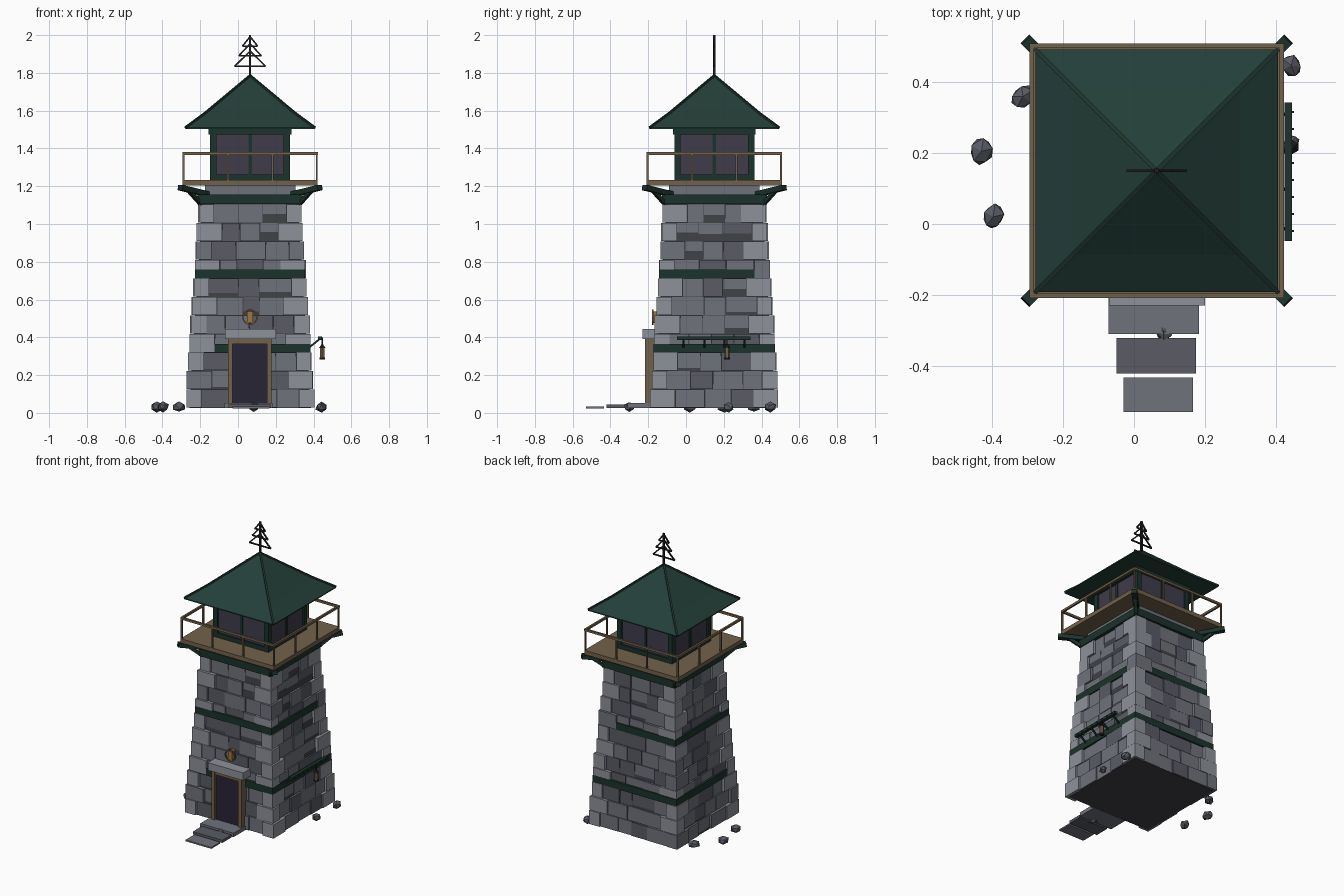
import bpy, bmesh, math, random
from mathutils import Vector, Matrix

if "Cube" in bpy.data.objects:
    bpy.data.objects.remove(bpy.data.objects["Cube"])

random.seed(4)
CX, CY = 0.064, 0.15          # tower axis
TOWER = (CX, CY, 0)


def material(name, rgb):
    m = bpy.data.materials.new(name)
    m.diffuse_color = (*rgb, 1)
    m.use_nodes = True
    m.node_tree.nodes["Principled BSDF"].inputs["Base Color"].default_value = m.diffuse_color
    return m


GREEN = material("green_paint", (0.012, 0.032, 0.025))
ROOF = material("roof_green", (0.017, 0.05, 0.041))
WOOD = material("wood", (0.17, 0.12, 0.07))
GLASS = material("dark_glass", (0.05, 0.045, 0.07))
DOOR = material("door_navy", (0.022, 0.018, 0.036))
IRON = material("iron", (0.014, 0.014, 0.016))
AMBER = material("amber", (0.35, 0.18, 0.05))
LIGHT = material("light_stone", (0.27, 0.285, 0.32))
MID = material("mid_stone", (0.16, 0.17, 0.2))
DARK = material("dark_stone", (0.10, 0.105, 0.13))
MORTAR = material("mortar", (0.05, 0.052, 0.06))


def box(bm, x0, x1, y0, y1, z0, z1):
    m = Matrix.Translation(((x0 + x1) / 2, (y0 + y1) / 2, (z0 + z1) / 2))
    bmesh.ops.create_cube(bm, size=1, matrix=m @ Matrix.Diagonal((x1 - x0, y1 - y0, z1 - z0, 1)))


def square(bm, h, z0, z1):
    box(bm, -h, h, -h, h, z0, z1)


def bar(bm, p, q, w, h=None):
    p, q = Vector(p), Vector(q)
    d = q - p
    m = Matrix.Translation((p + q) / 2) @ d.to_track_quat('Z', 'Y').to_matrix().to_4x4()
    bmesh.ops.create_cube(bm, size=1, matrix=m @ Matrix.Diagonal((w, h or w, d.length, 1)))


def loft(bm, rings):
    # stacked square rings (half width, z), capped at both ends
    rows = [[bm.verts.new((sx * h, sy * h, z)) for sx, sy in CORNERS] for h, z in rings]
    for a, b in zip(rows, rows[1:]):
        for i in range(4):
            j = (i + 1) % 4
            bm.faces.new((a[i], a[j], b[j], b[i]))
    bm.faces.new(rows[0][::-1])
    bm.faces.new(rows[-1])


def finish(bm, name, mat, loc=(0, 0, 0)):
    me = bpy.data.meshes.new(name)
    bm.to_mesh(me)
    bm.free()
    me.materials.append(mat)
    ob = bpy.data.objects.new(name, me)
    ob.location = loc
    bpy.context.collection.objects.link(ob)
    return ob


CORNERS = [(-1, -1), (1, -1), (1, 1), (-1, 1)]
new = bmesh.new

# Tapered mortar core and upper stone collar
bm = new(); loft(bm, [(0.322, 0.027), (0.252, 1.11)])
finish(bm, "tower_core", MORTAR, TOWER)
bm = new(); square(bm, 0.24, 1.10, 1.205)
finish(bm, "stone_collar", MID, TOWER)

# Stone courses: interlocking corner stones plus wall stones on four faces
light, mid, dark = new(), new(), new()
ROWS, Z0, RH, GAP = 11, 0.027, 0.098, 0.003
for r in range(ROWS):
    z0, z1 = Z0 + r * RH + GAP / 2, Z0 + (r + 1) * RH - GAP / 2
    hq = 0.338 - 0.066 * r / (ROWS - 1)
    a, b = (0.13, 0.08) if r % 2 else (0.08, 0.13)
    for sx, sy in CORNERS:
        o = hq + random.uniform(-0.003, 0.006)
        xs, ys = sorted((sx * o, sx * (hq - a))), sorted((sy * o, sy * (hq - b)))
        box(random.choice((light, light, mid)), *xs, *ys, z0, z1)
    for f in range(4):
        edge = hq - (a if f % 2 == 0 else b)
        n = 3 if edge < 0.23 else 4
        cuts = [-edge + 2 * edge * (i + (random.uniform(-0.22, 0.22) if 0 < i < n else 0)) / n
                for i in range(n + 1)]
        for u, v in zip(cuts, cuts[1:]):
            o = hq - 0.011 + random.uniform(-0.006, 0.006)
            u, v, k = u + GAP / 2, v - GAP / 2, hq - 0.05
            tone = random.choice((mid, mid, dark))
            box(tone, *[(u, v, -o, -k), (k, o, u, v), (u, v, k, o), (-o, -k, u, v)][f], z0, z1)
finish(light, "corner_stones", LIGHT, TOWER)
finish(mid, "wall_stones", MID, TOWER)
finish(dark, "wall_stones_dark", DARK, TOWER)

# Green belt courses
bm = new()
for h, z0, z1 in [(0.321, 0.317, 0.364), (0.292, 0.71, 0.758), (0.278, 1.105, 1.155)]:
    square(bm, h, z0, z1)
finish(bm, "belt_courses", GREEN, TOWER)

# Diagonal corner beams and braces under the deck
bm = new()
for sx, sy in CORNERS:
    bar(bm, (sx * .215, sy * .215, 1.155), (sx * .37, sy * .37, 1.193), 0.035, 0.028)
    bar(bm, (sx * .255, sy * .255, 1.10), (sx * .325, sy * .325, 1.178), 0.02)
finish(bm, "deck_brackets", GREEN, TOWER)

# Lookout deck and railing
bm = new(); square(bm, 0.358, 1.203, 1.232)
finish(bm, "deck", WOOD, TOWER)
bm = new()
R = 0.353
for s in (-1, 1):
    y0, y1 = sorted((s * (R - .007), s * (R + .006)))
    box(bm, -R - .006, R + .006, y0, y1, 1.365, 1.38)
    box(bm, y0, y1, -R - .006, R + .006, 1.365, 1.38)
    for t in (-R, -R / 3, R / 3, R):
        box(bm, t - .005, t + .005, s * R - .005, s * R + .005, 1.23, 1.37)
        if abs(t) < R:
            box(bm, s * R - .005, s * R + .005, t - .005, t + .005, 1.23, 1.37)
finish(bm, "railing", WOOD, TOWER)

# Glazed cabin with sill, header, posts and mullions
bm = new(); square(bm, 0.2, 1.23, 1.5)
finish(bm, "cabin_glass", GLASS, TOWER)
bm = new()
square(bm, 0.212, 1.23, 1.262)
square(bm, 0.219, 1.473, 1.508)
for sx, sy in CORNERS:
    x, y = sx * .195, sy * .195
    box(bm, x - .017, x + .017, y - .017, y + .017, 1.23, 1.5)
box(bm, -.009, .009, -.206, .206, 1.23, 1.5)
box(bm, -.206, .206, -.009, .009, 1.23, 1.5)
finish(bm, "cabin_frame", GREEN, TOWER)

# Pyramid roof with a slight flare and hip ridges
bm = new(); loft(bm, [(0.342, 1.503), (0.342, 1.51), (0.236, 1.587), (0.003, 1.783)])
finish(bm, "roof", ROOF, TOWER)
bm = new()
for sx, sy in CORNERS:
    bar(bm, (sx * .342, sy * .342, 1.51), (sx * .236, sy * .236, 1.588), 0.012)
    bar(bm, (sx * .236, sy * .236, 1.588), (0, 0, 1.785), 0.012)
finish(bm, "roof_hips", GREEN, TOWER)

# Tree shaped finial
bm = new()
box(bm, -.006, .006, -.006, .006, 1.77, 2.0)
for h, zb, zt in [(.082, 1.835, 1.915), (.06, 1.89, 1.955), (.04, 1.942, 1.992)]:
    bar(bm, (-h, 0, zb), (h, 0, zb), 0.008)
    for s in (-1, 1):
        bar(bm, (s * h, 0, zb), (0, 0, zt), 0.008)
finish(bm, "tree_finial", IRON, TOWER)

# Doorway: panel, timber frame, lintel, threshold
bm = new(); box(bm, -.035, .155, -.203, -.15, .04, .375)
finish(bm, "door", DOOR)
bm = new()
for x in (-.052, .154):
    box(bm, x, x + .024, -.218, -.16, .03, .39)
box(bm, -.04, .17, -.214, -.16, .365, .39)
finish(bm, "door_frame", WOOD)
bm = new(); box(bm, -.07, .20, -.23, -.14, .39, .443)
finish(bm, "door_lintel", LIGHT)

# Entrance steps
bm = new()
box(bm, -.072, .183, -.31, -.17, .025, .052)
box(bm, -.03, .167, -.53, -.433, .024, .034)
finish(bm, "entrance_steps", MID)
bm = new(); box(bm, -.05, .175, -.422, -.322, .025, .044)
finish(bm, "middle_step", DARK)

# Round wall ornament above the door
bm = new()
for i in range(16):
    p, q = [(CX + .038 * math.cos(t), -.176, .507 + .038 * math.sin(t))
            for t in (i * math.pi / 8, (i + 1.08) * math.pi / 8)]
    bar(bm, p, q, 0.007)
finish(bm, "ornament_ring", WOOD)
bm = new(); box(bm, CX - .016, CX + .016, -.18, -.14, .477, .536)
finish(bm, "ornament_plaque", AMBER)

# Side rack with braces and pegs
bm = new()
box(bm, .424, .446, -.048, .342, .385, .404)
for y in (-.013, .098, .204, .31):
    bar(bm, (.375, y, .345), (.435, y, .393), 0.01)
for i in range(8):
    y = -.02 + i * .048
    box(bm, .44, .451, y - .003, y + .003, .39, .398)
finish(bm, "side_rack", GREEN)

# Hanging lantern
LX, LY = .446, .217
bm = new()
box(bm, LX - .003, LX + .003, LY - .003, LY + .003, .355, .395)
for r0, r1, z, d in [(.02, .006, .352, .018), (.017, .017, .288, .01)]:
    bmesh.ops.create_cone(bm, cap_ends=True, segments=6, radius1=r0, radius2=r1, depth=d,
                          matrix=Matrix.Translation((LX, LY, z)))
finish(bm, "lantern_metal", IRON)
bm = new()
bmesh.ops.create_cone(bm, cap_ends=True, segments=6, radius1=.014, radius2=.014, depth=.055,
                      matrix=Matrix.Translation((LX, LY, .318)))
finish(bm, "lantern_glass", WOOD)

# Scattered low-poly rocks
bm = new()
for x, y, r in [(-.43, .205, .038), (-.397, .02, .036), (-.313, .36, .037),
                (.443, .447, .034), (.442, .225, .028), (.083, -.3, .028)]:
    m = (Matrix.Translation((x, y, .031)) @ Matrix.Rotation(random.uniform(0, 3), 4, 'Z')
         @ Matrix.Diagonal((r * 1.1, r * .9, .028, 1)))
    vs = bmesh.ops.create_icosphere(bm, subdivisions=1, radius=1, matrix=m)["verts"]
    c = Vector((x, y, .031))
    for v in vs:
        v.co = c + (v.co - c) * random.uniform(.85, 1.1)
for v in bm.verts:
    v.co.z = max(v.co.z, 0)
finish(bm, "rocks", DARK)
